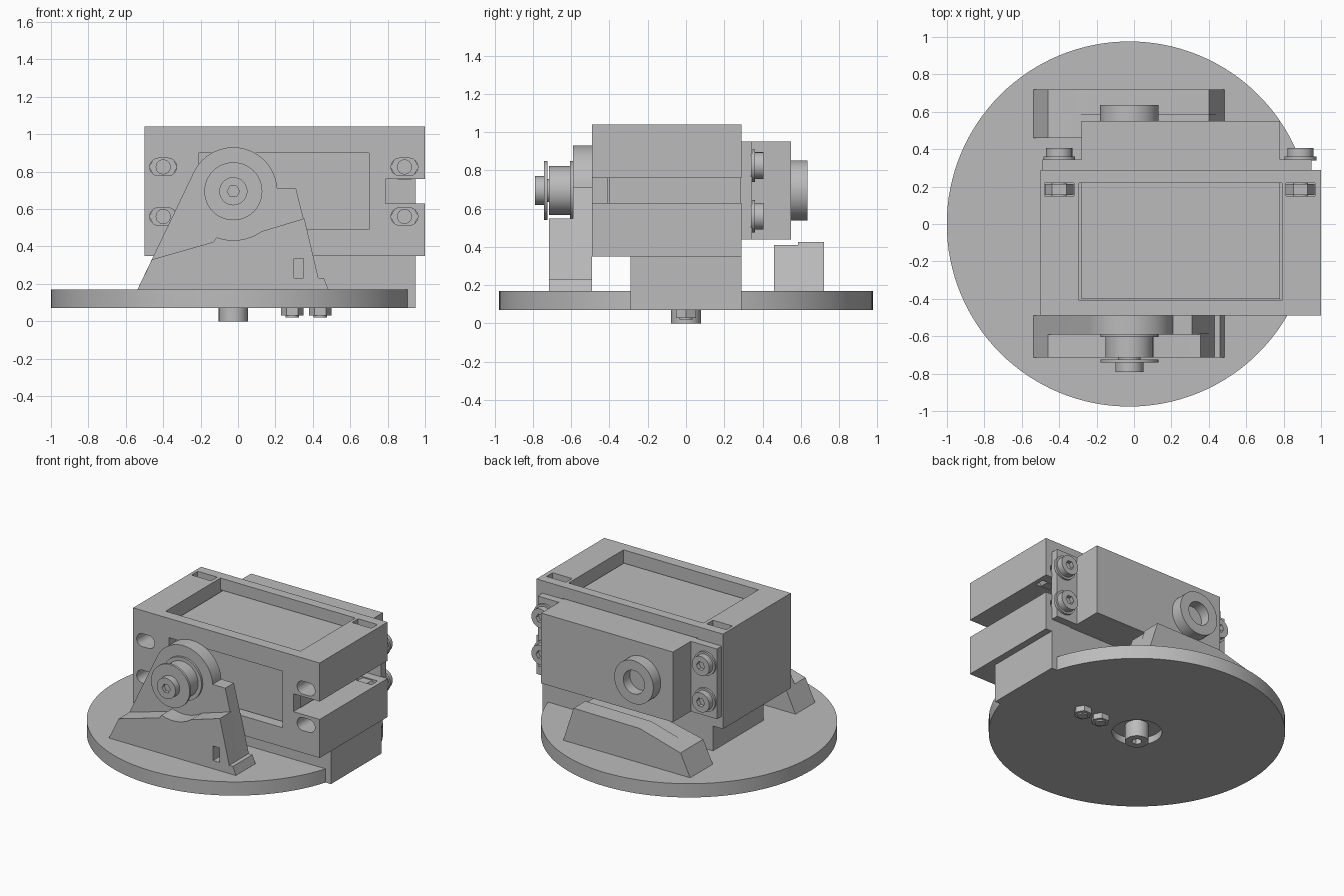
import bpy, math
from mathutils import Matrix

if "Cube" in bpy.data.objects:
    bpy.data.objects.remove(bpy.data.objects["Cube"])

grey = bpy.data.materials.new("plain grey")
grey.diffuse_color = (0.5, 0.5, 0.5, 1)
grey.use_nodes = True
grey.node_tree.nodes["Principled BSDF"].inputs["Base Color"].default_value = grey.diffuse_color

CX = -0.025   # turntable and tilt axis x
AZ = 0.695    # tilt axis height


def solid(name, pts, lo, hi, axis):
    """Extrude a closed outline along z, or along y with points given as (x, z)."""
    n = len(pts)
    put = (lambda a, b, d: (a, b, d)) if axis == 'Z' else (lambda a, b, d: (a, d, b))
    verts = [put(a, b, lo) for a, b in pts] + [put(a, b, hi) for a, b in pts]
    faces = [tuple(range(n - 1, -1, -1)), tuple(range(n, 2 * n))]
    faces += [(i, (i + 1) % n, n + (i + 1) % n, n + i) for i in range(n)]
    if axis == 'Y':
        faces = [f[::-1] for f in faces]
    me = bpy.data.meshes.new(name)
    me.from_pydata(verts, [], faces)
    me.materials.append(grey)
    ob = bpy.data.objects.new(name, me)
    bpy.context.collection.objects.link(ob)
    return ob


def box(name, x0, x1, y0, y1, z0, z1):
    return solid(name, [(x0, y0), (x1, y0), (x1, y1), (x0, y1)], z0, z1, 'Z')


def arc(cx, cy, r, a0, a1, n):
    return [(cx + r * math.cos(math.radians(a0 + (a1 - a0) * i / n)),
             cy + r * math.sin(math.radians(a0 + (a1 - a0) * i / n))) for i in range(n + 1)]


def disc(name, cx, cy, r, lo, hi, axis, n=48):
    return solid(name, arc(cx, cy, r, 0, 360, n)[:-1], lo, hi, axis)


def cut(ob, *cutters):
    for c in cutters:
        m = ob.modifiers.new("cut", 'BOOLEAN')
        m.operation, m.solver, m.object = 'DIFFERENCE', 'EXACT', c
        bpy.context.view_layer.objects.active = ob
        bpy.ops.object.modifier_apply(modifier=m.name)
        bpy.data.objects.remove(c)
    return ob


# Turntable with centre recess and pivot post
table = disc("turntable", CX, 0, 0.976, 0.07, 0.17, 'Z', 128)
cut(table, disc("recess", CX, 0, 0.165, 0.0, 0.12, 'Z'),
    box("notch", 0.6, 1.2, -0.29, 0.29, 0.0, 0.3))
cut(disc("pivot_post", CX, 0, 0.078, 0.0, 0.13, 'Z'),
    disc("socket", CX, 0, 0.035, -0.1, 0.04, 'Z', 6))
for x in (0.29, 0.44):
    disc("bottom_nut", x, 0, 0.06, 0.03, 0.075, 'Z', 6)
    disc("bottom_bolt_end", x, 0, 0.035, 0.02, 0.075, 'Z', 24)

# Pedestal under the frame: upper part, and the part that fills the table notch
box("pedestal", -0.42, 0.95, -0.29, 0.29, 0.165, 0.355)
box("pedestal_foot", 0.6, 0.95, -0.29, 0.29, 0.07, 0.17)

# Motor frame with servo cavity, windows, side notch, bolt slots and nut pockets
frame = box("motor_frame", -0.5, 1.0, -0.49, 0.29, 0.35, 1.04)
cut(frame, box("cavity", -0.295, 0.79, -0.41, 0.4, 0.435, 0.955),
    box("top_window", -0.295, 0.79, -0.41, 0.22, 0.8, 1.2),
    box("front_window", -0.21, 0.70, -0.6, -0.3, 0.49, 0.90),
    box("side_notch", 0.788, 1.2, -0.6, 0.4, 0.63, 0.76))
BOLTS = [(x, z) for x in (-0.40, 0.89) for z in (0.56, 0.825)]
for x, z in BOLTS:
    slot = arc(x + 0.025, z, 0.047, -90, 90, 12) + arc(x - 0.025, z, 0.047, 90, 270, 12)
    cut(frame, solid("slot", slot, -0.6, 0.4, 'Y'))
for x in (-0.40, 0.89):
    cut(frame, box("nut_pocket", x - 0.078, x + 0.078, 0.15, 0.22, 0.45, 1.2))

# Servo: case, ears and hollow rear boss
box("servo_case", -0.28, 0.78, -0.40, 0.55, 0.44, 0.95)
box("servo_ear_left", -0.49, -0.27, 0.285, 0.345, 0.44, 0.95)
ear = box("servo_ear_right", 0.77, 0.95, 0.285, 0.345, 0.44, 0.95)
cut(disc("rear_boss", CX, AZ, 0.157, 0.54, 0.635, 'Y'),
    disc("bore", CX, AZ, 0.085, 0.56, 0.8, 'Y', 32))

# Bolts with washers, socket heads and nuts holding the servo ears
for x, z in BOLTS:
    disc("bolt_shank", x, z, 0.04, 0.12, 0.35, 'Y', 24)
    disc("bolt_washer", x, z, 0.085, 0.34, 0.36, 'Y', 32)
    cut(disc("bolt_head", x, z, 0.07, 0.355, 0.405, 'Y', 32),
        disc("socket", x, z, 0.033, 0.375, 0.5, 'Y', 6))
    disc("bolt_nut", x, z, 0.076, 0.155, 0.215, 'Y', 6)

# Front bearing bracket: tall plate and thicker stepped base
right = [(0.43, 0.23), (0.46, 0.23), (0.485, 0.165)]
plate = [(-0.54, 0.165)] + arc(CX, AZ, 0.235, 154, 4, 32) + [(0.31, 0.71)] + right
solid("front_bracket_plate", plate, -0.59, -0.49, 'Y')
base = [(-0.54, 0.165), (-0.46, 0.33), (-0.13, 0.425)]
base += arc(CX, AZ, 0.262, 250, 305, 12) + [(0.355, 0.55)] + right
cut(solid("front_bracket_base", base, -0.715, -0.585, 'Y'),
    box("nut_slot", 0.30, 0.35, -0.8, -0.62, 0.23, 0.335))

# Front bearing, washer and axle bolt
disc("bearing_flange", CX, AZ, 0.155, -0.605, -0.585, 'Y')
disc("bearing", CX, AZ, 0.128, -0.715, -0.59, 'Y')
disc("axle_shank", CX, AZ, 0.06, -0.74, -0.7, 'Y')
disc("axle_washer", CX, AZ, 0.155, -0.741, -0.724, 'Y')
cut(disc("axle_bolt_head", CX, AZ, 0.075, -0.79, -0.735, 'Y'),
    disc("socket", CX, AZ, 0.033, -0.9, -0.765, 'Y', 6))

# Rear bracket stub, slightly lower where it passes below the servo
for name, y0, y1, top in (("rear_bracket", 0.585, 0.72, 0.425),
                          ("rear_bracket_inner", 0.46, 0.59, 0.41)):
    solid(name, [(-0.54, 0.165), (-0.46, 0.33), (-0.13, top - 0.005), (0.40, top),
                 (0.485, 0.165)], y0, y1, 'Y')

# Smooth the round parts while keeping hard edges
for ob in bpy.context.scene.objects:
    ob.select_set(True)
bpy.context.view_layer.objects.active = table
bpy.ops.object.shade_smooth_by_angle(angle=math.radians(25))
